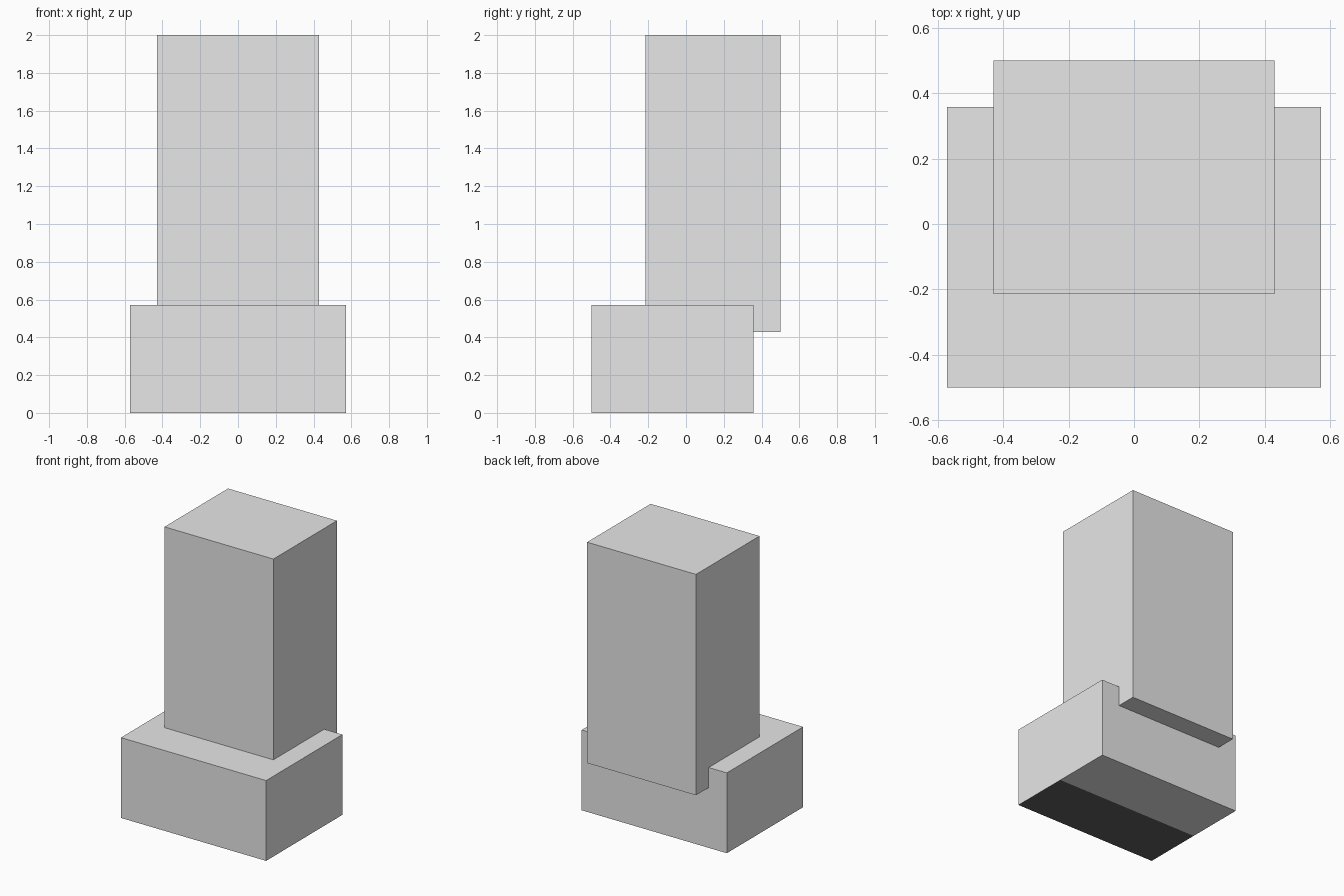
import bpy, bmesh
from mathutils import Vector

if "Cube" in bpy.data.objects:
    bpy.data.objects.remove(bpy.data.objects["Cube"])

U = 1 / 7  # the blocks follow a grid of one seventh


def material(name, value):
    m = bpy.data.materials.new(name)
    m.diffuse_color = (value, value, value, 1)
    m.use_nodes = True
    m.node_tree.nodes["Principled BSDF"].inputs["Base Color"].default_value = m.diffuse_color
    return m


grey = material("light_grey", 0.8)
dark = material("dark_grey", 0.12)


def box(name, low, high, mats, cut_y=None):
    """Block between two corners; below cut_y the underside takes the second material."""
    low, high = Vector(low), Vector(high)
    bm = bmesh.new()
    bmesh.ops.create_cube(bm, size=1)
    for v in bm.verts:
        v.co = (low + high) / 2 + v.co * (high - low)
    if cut_y is not None:
        # split only the underside and its borders
        bottom = [f for f in bm.faces if f.normal.z < -0.5]
        geom = bottom + list(bottom[0].edges) + list(bottom[0].verts)
        bmesh.ops.bisect_plane(bm, geom=geom, plane_co=(0, cut_y, 0), plane_no=(0, 1, 0))
        bm.normal_update()
        for f in bm.faces:
            if f.normal.z < -0.5 and f.calc_center_median().y < cut_y:
                f.material_index = 1
    mesh = bpy.data.meshes.new(name)
    bm.to_mesh(mesh)
    bm.free()
    for m in mats:
        mesh.materials.append(m)
    ob = bpy.data.objects.new(name, mesh)
    bpy.context.collection.objects.link(ob)
    return ob


# Wide base block with a dark front half on its underside
box("base", (-4 * U, -0.5, 0), (4 * U, -0.5 + 6 * U, 4 * U), [grey, dark], cut_y=-0.5 + 3 * U)

# Tall column sunk into the base and overhanging at the back
box("column", (-3 * U, 0.5 - 5 * U, 3 * U), (3 * U, 0.5, 2), [grey])
